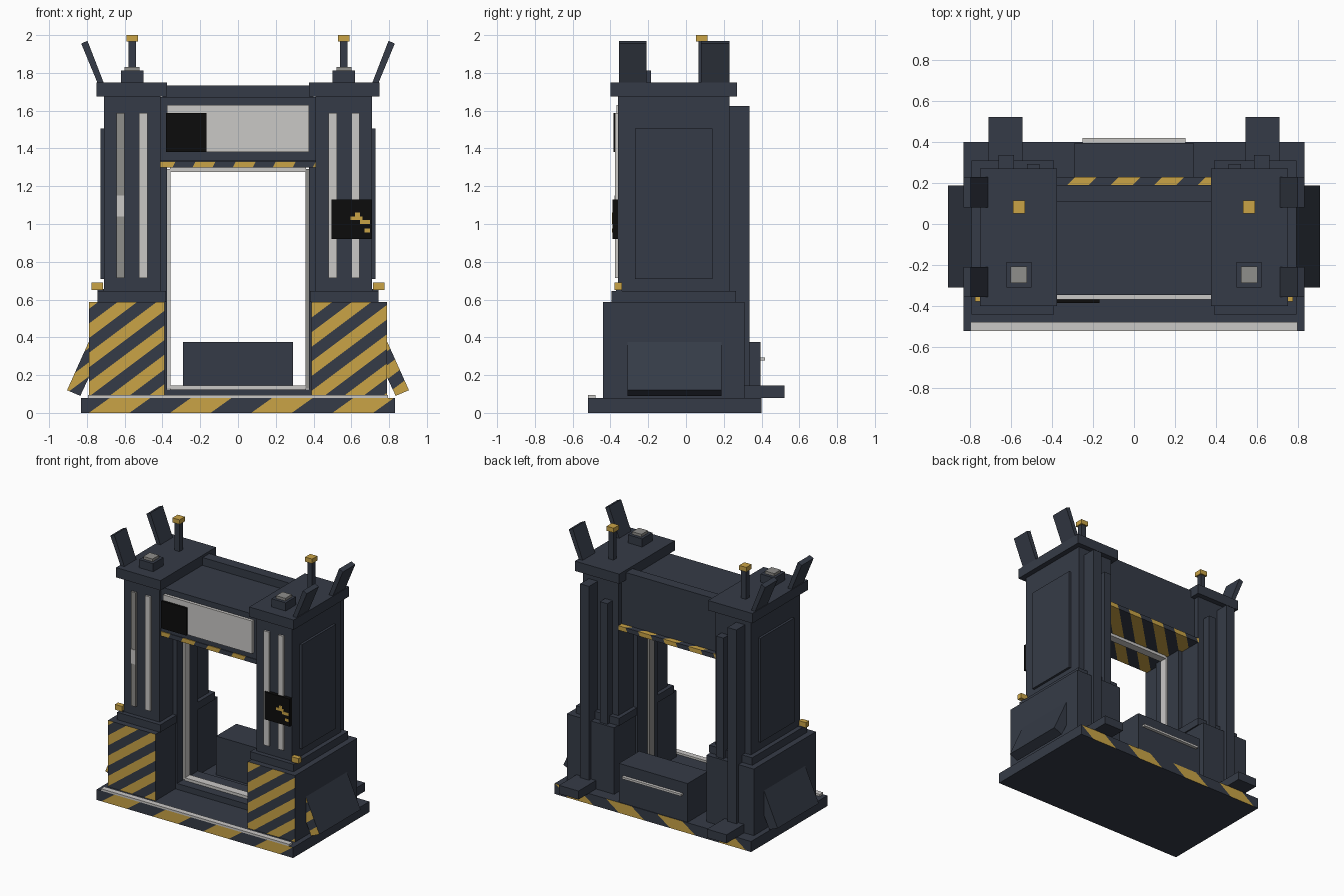
import bpy, bmesh, math
from mathutils import Vector

if "Cube" in bpy.data.objects:
    bpy.data.objects.remove(bpy.data.objects["Cube"])


def material(name, r, g, b):
    m = bpy.data.materials.new(name)
    lin = [((c / 255 + 0.055) / 1.055) ** 2.4 for c in (r, g, b)]
    m.diffuse_color = (*lin, 1)
    m.use_nodes = True
    m.node_tree.nodes["Principled BSDF"].inputs["Base Color"].default_value = m.diffuse_color
    return m


NAVY = material("navy_steel", 53, 59, 71)
GOLD = material("hazard_gold", 202, 164, 70)
LIGHT = material("pale_light", 202, 200, 198)
GREY = material("dim_grey", 143, 142, 139)
BLACK = material("screen_black", 12, 12, 12)


def finish(name, bm, mats):
    bmesh.ops.recalc_face_normals(bm, faces=bm.faces)
    me = bpy.data.meshes.new(name)
    bm.to_mesh(me)
    bm.free()
    for m in mats:
        me.materials.append(m)
    ob = bpy.data.objects.new(name, me)
    bpy.context.collection.objects.link(ob)
    return ob


def box_mesh(x, y, z):
    bm = bmesh.new()
    bmesh.ops.create_cube(bm, size=1)
    for v in bm.verts:
        v.co = Vector([(r[0] + r[1]) / 2 + c * (r[1] - r[0]) for r, c in zip((x, y, z), v.co)])
    return bm


def box(name, x, y, z, mat=NAVY):
    return finish(name, box_mesh(x, y, z), [mat])


def stripe(bm, normal, period, start, keep):
    """Cut slanted bands and paint every other band gold on the kept faces."""
    n = Vector(normal)
    vals = [v.co.dot(n) for v in bm.verts]
    k0 = math.floor((min(vals) - start) / period * 2)
    k1 = math.ceil((max(vals) - start) / period * 2)
    for k in range(k0, k1 + 1):
        p = n * ((start + k * period / 2) / n.length_squared)
        bmesh.ops.bisect_plane(bm, geom=bm.verts[:] + bm.edges[:] + bm.faces[:],
                               plane_co=p, plane_no=n, dist=1e-5)
    bm.normal_update()
    for f in bm.faces:
        t = (f.calc_center_median().dot(n) - start) / period
        if keep(f.normal) and t % 1 < 0.5:
            f.material_index = 1


def striped_box(name, x, y, z, normal, period, start, keep):
    bm = box_mesh(x, y, z)
    stripe(bm, normal, period, start, keep)
    return finish(name, bm, [NAVY, GOLD])


def prism(name, profile, y, stripes=False):
    """Extrude an x-z outline along y."""
    bm = bmesh.new()
    a = [bm.verts.new((px, y[0], pz)) for px, pz in profile]
    b = [bm.verts.new((px, y[1], pz)) for px, pz in profile]
    bm.faces.new(a)
    bm.faces.new(b)
    for i in range(len(a)):
        j = (i + 1) % len(a)
        bm.faces.new((a[i], a[j], b[j], b[i]))
    bmesh.ops.recalc_face_normals(bm, faces=bm.faces)
    if stripes:
        stripe(bm, (0.75, 0, -1), 0.15, 0.04, lambda n: n.y < -0.9)
    return finish(name, bm, [NAVY, GOLD])


# Base slab with hazard edge and front light strip
striped_box("base", (-.83, .83), (-.52, .40), (0, .08), (1, 0, -1.4), .43, -.79,
            lambda n: abs(n.y) > .9)
box("base_light", (-.795, .795), (-.52, -.478), (.08, .095), LIGHT)

for s, side in ((-1, "left"), (1, "right")):
    def mx(a, b):
        return (min(s * a, s * b), max(s * a, s * b))

    def part(name, x, y, z, mat=NAVY):
        return box(side + "_" + name, mx(*x), y, z, mat)

    # Plinth, step, column and cap
    striped_box(side + "_plinth", mx(.39, .79), (-.44, .31), (.08, .588),
                (.75, 0, -1), .155, .02, lambda n: n.y < -.9)
    part("step", (.38, .745), (-.395, .265), (.588, .645))
    part("column", (.41, .71), (-.36, .23), (.645, 1.675))
    part("cap", (.375, .75), (-.40, .27), (1.675, 1.75))
    part("side_panel", (.71, .728), (-.27, .14), (.71, 1.505))

    # Sloped skirt plate on the outside of the plinth
    prism(side + "_skirt", [(s * px, pz) for px, pz in
          ((.775, .41), (.905, .12), (.835, .09), (.70, .38))], (-.31, .187), True)

    # Tilted fins on the cap
    for tag, y in (("front", (-.355, -.21)), ("rear", (.08, .23))):
        prism(side + "_" + tag + "_fin", [(s * px, pz) for px, pz in
              ((.71, 1.745), (.745, 1.75), (.83, 1.955), (.797, 1.97))], y)

    # Antenna and roof lamp
    part("antenna", (.54, .58), (.065, .105), (1.75, 1.965))
    part("antenna_tip", (.53, .59), (.052, .115), (1.965, 2.0), GOLD)
    part("lamp_base", (.50, .62), (-.31, -.185), (1.75, 1.812))
    part("lamp", (.522, .60), (-.286, -.208), (1.812, 1.832), GREY)

    # Corner marker light
    part("marker_mount", (.71, .745), (-.37, -.34), (.64, .655))
    part("marker", (.715, .775), (-.378, -.34), (.65, .69), GOLD)

    # Rear pipes and foot
    part("outer_pipe", (.585, .66), (.22, .335), (.10, 1.625))
    part("inner_pipe", (.46, .522), (.22, .293), (.588, 1.51))
    part("rear_foot", (.543, .708), (.25, .522), (.08, .145))

    # Front light strips
    part("inner_strip", (.48, .523), (-.375, -.355), (.715, 1.587), LIGHT)
    part("outer_strip", (.602, .643), (-.375, -.355), (.715, 1.587),
         GREY if s < 0 else LIGHT)

    # Doorway jamb and trim
    part("jamb", (.375, .42), (-.20, .05), (.08, 1.30))
    part("jamb_trim", (.357, .378), (-.13, -.07), (.13, 1.29), LIGHT if s < 0 else GREY)

box("left_strip_glow", (-.643, -.602), (-.379, -.374), (1.04, 1.15), LIGHT)

# Threshold and doorway trim
box("threshold", (-.39, .39), (-.20, .05), (.08, .125))
box("threshold_trim", (-.36, .36), (-.13, -.07), (.125, .146), LIGHT)
box("door_top_trim", (-.36, .36), (-.13, -.07), (1.276, 1.302), LIGHT)

# Lintel, raised rear bar and hazard underside
box("lintel", (-.415, .415), (-.31, .19), (1.32, 1.672))
box("lintel_rear_bar", (-.40, .40), (.11, .19), (1.67, 1.732))
box("lintel_frame", (-.415, .415), (-.345, -.30), (1.335, 1.672))
striped_box("lintel_hazard", (-.415, .415), (-.345, .23), (1.298, 1.332),
            (1, -1, -.5), .212, -.545, lambda n: True)

# Sign panel and its screen
box("sign_panel", (-.375, .375), (-.368, -.34), (1.38, 1.63), LIGHT)
box("sign_screen", (-.38, -.167), (-.385, -.36), (1.38, 1.588), BLACK)

# Control screen with readout patches
box("control_screen", (.495, .708), (-.388, -.36), (.92, 1.13), BLACK)
for x, z in (((.595, .66), (1.02, 1.04)), ((.62, .645), (1.035, 1.06)),
             ((.645, .70), (1.00, 1.022)), ((.67, .70), (.955, .975))):
    box("readout", x, (-.391, -.387), z, GOLD)

# Rear machinery box with rail
box("rear_box", (-.29, .29), (.15, .395), (.08, .376))
box("rear_rail", (-.25, .25), (.39, .418), (.277, .293), LIGHT)
